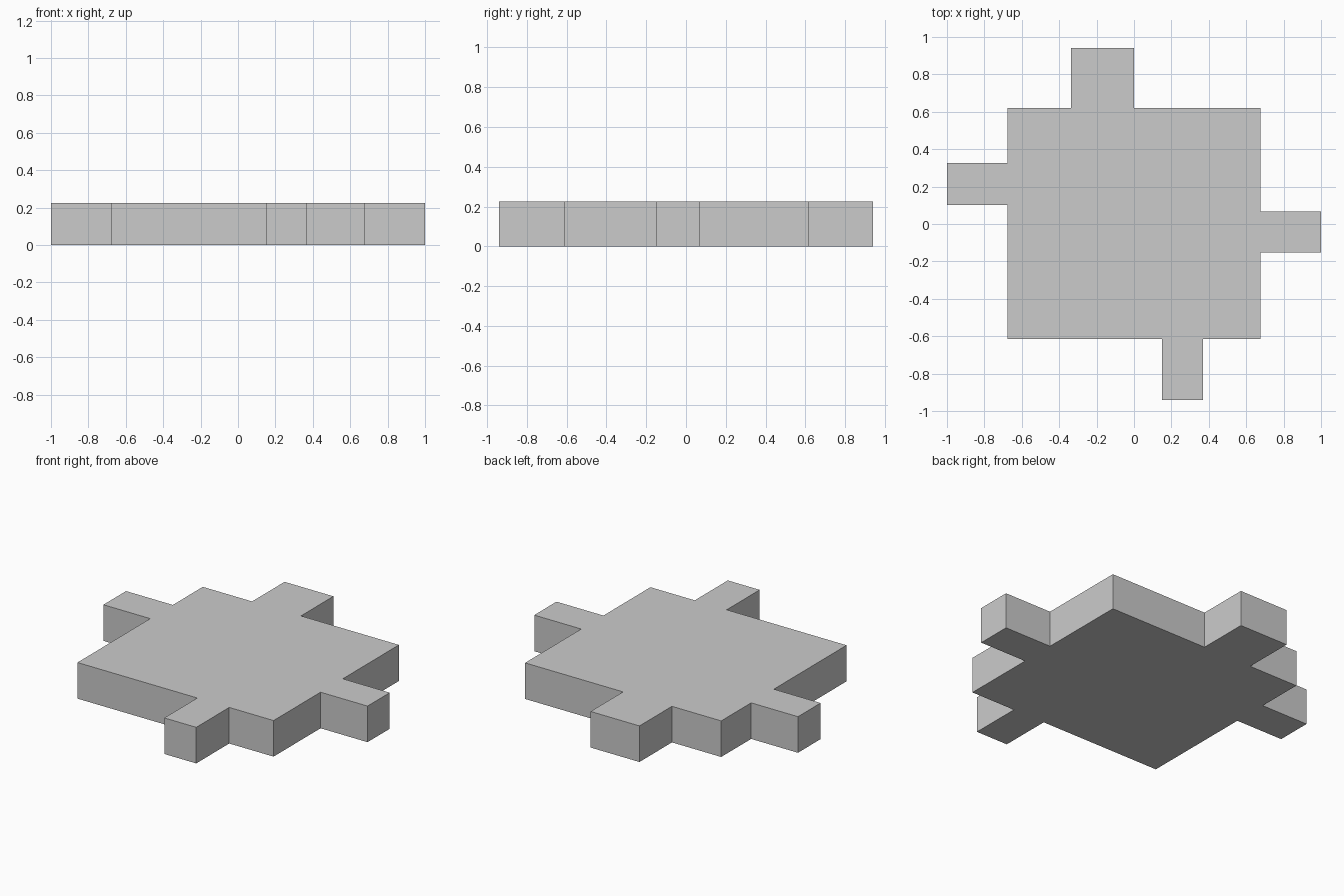
import bpy
import bmesh

if "Cube" in bpy.data.objects:
    bpy.data.objects.remove(bpy.data.objects["Cube"])

HEIGHT = 0.225
X0, X1 = -0.677, 0.676   # main slab sides
Y0, Y1 = -0.615, 0.62    # main slab front and back

# Plan outline, counter-clockwise from the front left corner
outline = [
    (X0, Y0),
    (0.15, Y0), (0.15, -0.94), (0.37, -0.94), (0.37, Y0),      # front tab
    (X1, Y0),
    (X1, -0.152), (1.0, -0.152), (1.0, 0.067), (X1, 0.067),    # right tab
    (X1, Y1),
    (0.0, Y1), (0.0, 0.94), (-0.337, 0.94), (-0.337, Y1),      # back tab
    (X0, Y1),
    (X0, 0.325), (-1.0, 0.325), (-1.0, 0.102), (X0, 0.102),    # left tab
]


def extrude_outline(name, points, height):
    bm = bmesh.new()
    base = bm.faces.new([bm.verts.new((x, y, 0)) for x, y in points])
    ext = bmesh.ops.extrude_face_region(bm, geom=[base], use_keep_orig=True)
    top = [g for g in ext["geom"] if isinstance(g, bmesh.types.BMVert)]
    bmesh.ops.translate(bm, verts=top, vec=(0, 0, height))
    bmesh.ops.recalc_face_normals(bm, faces=bm.faces[:])
    mesh = bpy.data.meshes.new(name)
    bm.to_mesh(mesh)
    bm.free()
    obj = bpy.data.objects.new(name, mesh)
    bpy.context.collection.objects.link(obj)
    return obj


# Flat floor slab with four projecting tabs
extrude_outline("tabbed_slab", outline, HEIGHT)
